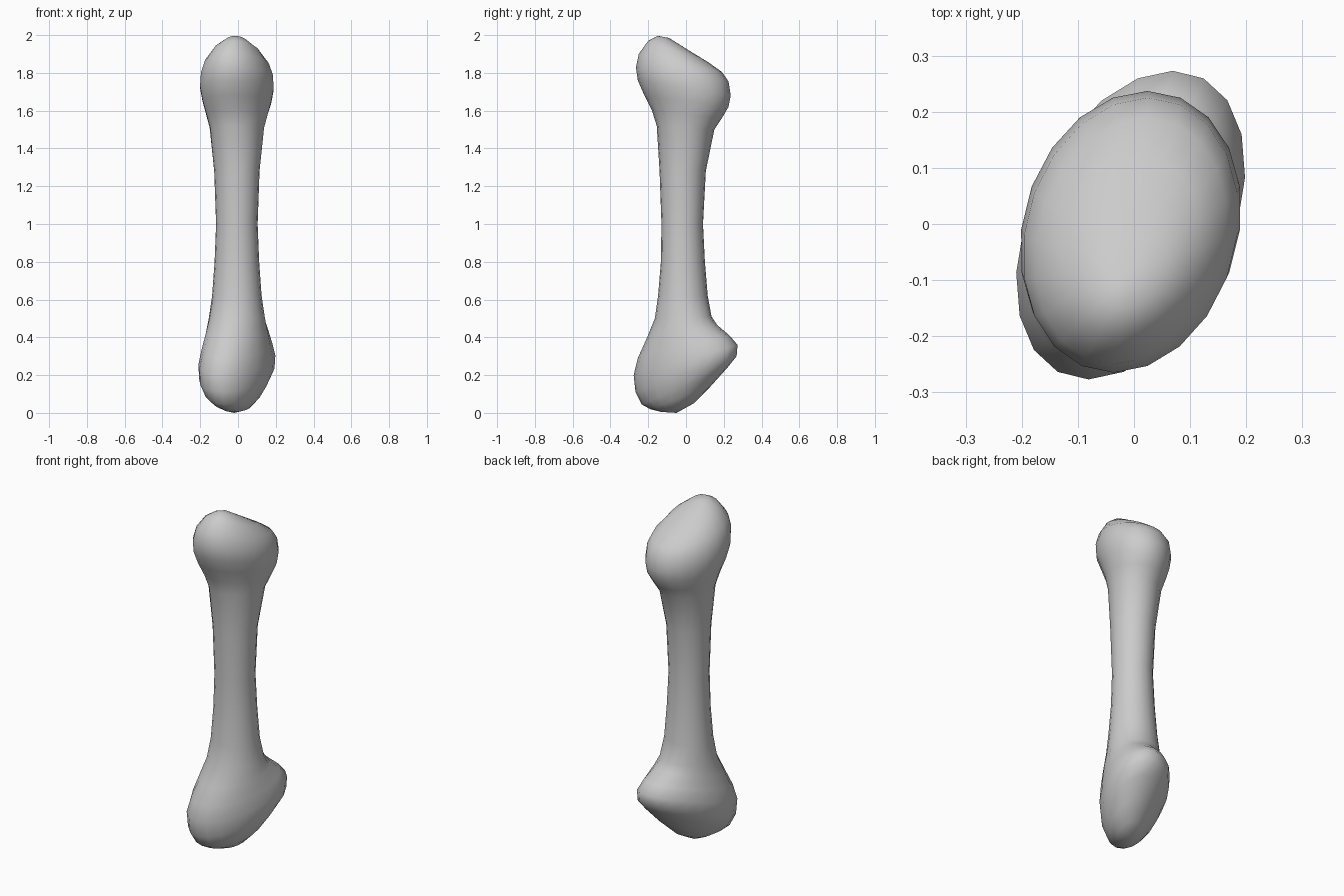
import bpy, bmesh
from math import sin, cos, pi

cube = bpy.data.objects.get("Cube")
if cube:
    bpy.data.objects.remove(cube, do_unlink=True)

mat = bpy.data.materials.new("bone_grey")
mat.use_nodes = True
mat.diffuse_color = (0.6, 0.6, 0.6, 1)
mat.node_tree.nodes["Principled BSDF"].inputs["Base Color"].default_value = (0.6, 0.6, 0.6, 1)

SIDES = 20

# Cross-sections: front y, front z, back y, back z, half width, twist of the back towards +x
LOWER_KNOB = [
    (-.13, .005, .04, .05, .07, .02),
    (-.19, .02, .13, .14, .12, .045),
    (-.235, .045, .22, .24, .157, .065),
    (-.267, .11, .268, .30, .185, .075),
    (-.277, .20, .273, .36, .19, .075),
    (-.255, .29, .23, .41, .178, .06),
    (-.21, .39, .165, .465, .163, .035),
]
SHAFT = [
    (-.165, .50, .135, .51, .148, .01),
    (-.148, .62, .115, .62, .131, 0),
    (-.133, .80, .10, .80, .118, 0),
    (-.13, 1.0, .09, 1.0, .11, 0),
    (-.14, 1.28, .105, 1.28, .12, 0),
    (-.155, 1.52, .15, 1.50, .144, .01),
]
UPPER_KNOB = [
    (-.18, 1.60, .19, 1.56, .163, .02),
    (-.22, 1.68, .225, 1.62, .182, .03),
    (-.255, 1.76, .237, 1.68, .195, .03),
    (-.265, 1.83, .225, 1.755, .19, .03),
    (-.25, 1.90, .19, 1.805, .168, .03),
    (-.20, 1.97, .12, 1.855, .122, .02),
    (-.15, 1.996, .03, 1.91, .065, .01),
]


def ring(bm, yf, zf, yb, zb, width, twist):
    """Tilted oval between a front point and a back point."""
    verts = []
    for i in range(SIDES):
        a = 2 * pi * i / SIDES
        t = (1 + sin(a)) / 2
        x = -.006 + width * cos(a) + twist * sin(a)
        verts.append(bm.verts.new((x, yf + (yb - yf) * t, zf + (zb - zf) * t)))
    return verts


# One continuous bone, lofted through the sections and closed with fans
bm = bmesh.new()
rings = [ring(bm, *s) for s in LOWER_KNOB + SHAFT + UPPER_KNOB]
for low, high in zip(rings, rings[1:]):
    for i in range(SIDES):
        j = (i + 1) % SIDES
        bm.faces.new((low[i], low[j], high[j], high[i]))
for loop, tip in ((rings[0], (-.02, -.05, 0)), (rings[-1], (-.02, -.09, 1.985))):
    pole = bm.verts.new(tip)
    for i in range(SIDES):
        bm.faces.new((loop[i], loop[(i + 1) % SIDES], pole))
bmesh.ops.recalc_face_normals(bm, faces=bm.faces)
for face in bm.faces:
    face.smooth = True

mesh = bpy.data.meshes.new("bone")
bm.to_mesh(mesh)
bm.free()
mesh.materials.append(mat)
bone = bpy.data.objects.new("bone", mesh)
bpy.context.collection.objects.link(bone)
